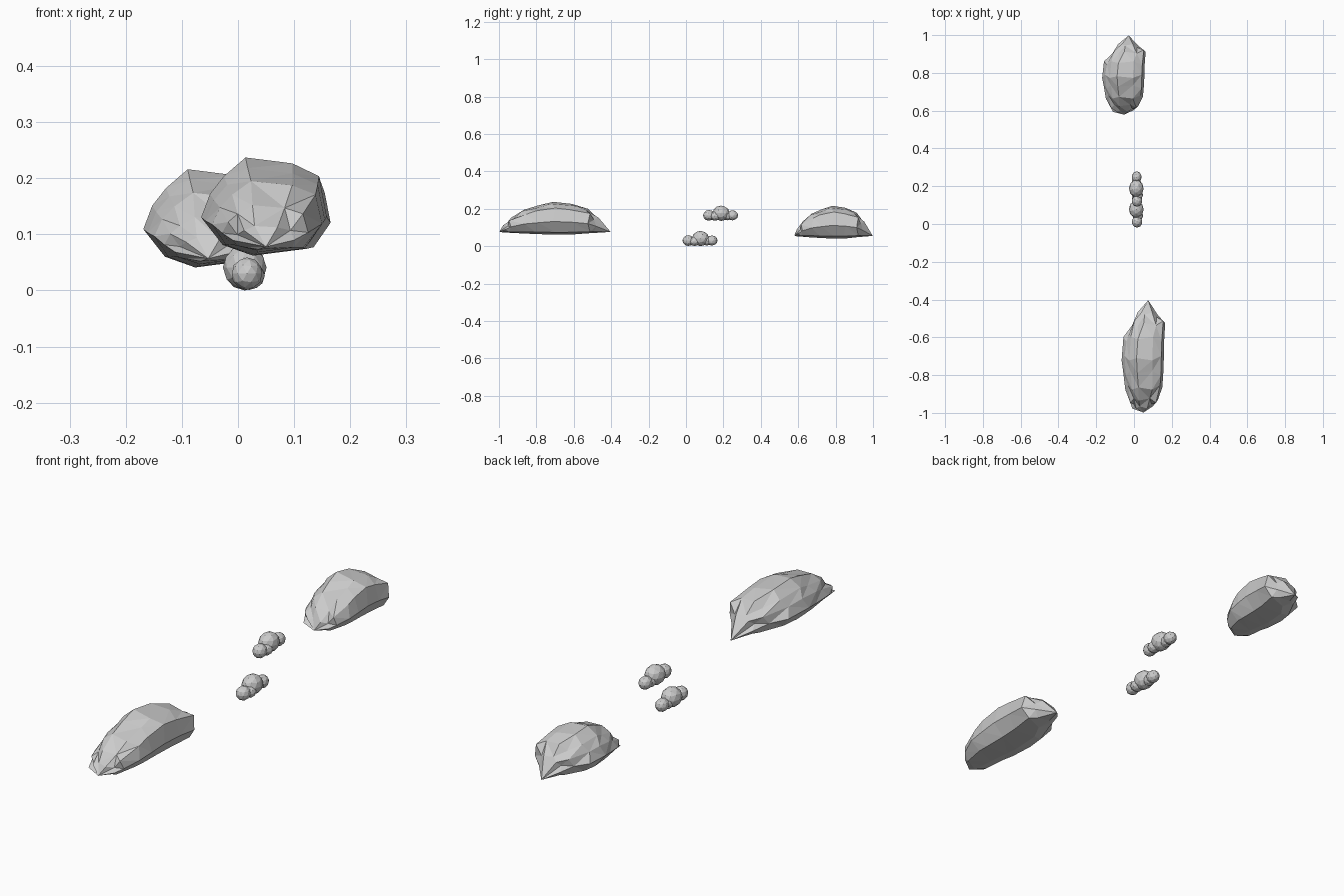
import bpy, bmesh
from mathutils import Vector, Matrix

if "Cube" in bpy.data.objects:
    bpy.data.objects.remove(bpy.data.objects["Cube"])

# Cross-section outline of a large cloud in unit width/height
OUTLINE = [(.01, .39), (.08, .63), (.19, .81), (.36, 1), (.73, .94), (.94, .81),
           (1, .4), (.83, .07), (.42, 0), (.18, .11)]
# Stations along y: y, x left, x right, z bottom, z top
STATIONS = [(-.965, -.01, .10, .073, .115), (-.935, -.03, .125, .071, .152),
            (-.865, -.048, .15, .068, .195), (-.79, -.06, .155, .064, .218),
            (-.71, -.068, .158, .062, .237), (-.61, -.058, .16, .063, .226),
            (-.525, -.012, .165, .068, .20), (-.48, .018, .125, .072, .158)]


def finish(bm, name):
    bmesh.ops.recalc_face_normals(bm, faces=bm.faces)
    me = bpy.data.meshes.new(name)
    bm.to_mesh(me)
    bm.free()
    ob = bpy.data.objects.new(name, me)
    bpy.context.collection.objects.link(ob)
    return ob


def large_cloud(name, fy, y_mid, dx, dz):
    """Faceted dome lofted through the stations, pointed at both ends."""
    bm = bmesh.new()

    def vert(x, y, z):
        return bm.verts.new((x + dx, (y + .7) * fy + y_mid, z + dz))

    rings = []
    for i, (y, xl, xr, zb, zt) in enumerate(STATIONS):
        ring = []
        for k, (u, v) in enumerate(OUTLINE):
            wob = .012 * (1 if (i + k) % 2 else -1)
            if k == 6 or k == 3:
                wob = 0
            ring.append(vert(xl + u * (xr - xl), y + wob, zb + v * (zt - zb)))
        rings.append(ring)
    n = len(OUTLINE)
    for a, b in zip(rings, rings[1:]):
        for k in range(n):
            bm.faces.new((a[k], a[(k + 1) % n], b[(k + 1) % n], b[k]))
    for ring, tip in ((rings[0], vert(.05, -.998, .078)),
                      (rings[-1], vert(.075, -.403, .076))):
        for k in range(n):
            bm.faces.new((ring[k], ring[(k + 1) % n], tip))
    bmesh.ops.triangulate(bm, faces=[f for f in bm.faces if len(f.verts) > 3])
    return finish(bm, name)


# Lobes of a small cloud: centre and radii
LOBES = [((.016, .012, .030), (.028, .031, .029)),
         ((.012, .078, .041), (.039, .046, .041)),
         ((.014, .138, .030), (.026, .031, .027)),
         ((.020, .045, .026), (.028, .030, .025)),
         ((.012, .110, .027), (.025, .028, .024))]


def small_cloud(name, offset):
    """Cluster of faceted puffs in a row."""
    bm = bmesh.new()
    for i, (c, r) in enumerate(LOBES):
        m = (Matrix.Translation(Vector(c) + Vector(offset))
             @ Matrix.Diagonal((*r, 1)) @ Matrix.Rotation(i * .9, 4, 'Z'))
        bmesh.ops.create_icosphere(bm, subdivisions=2, radius=1, matrix=m)
    return finish(bm, name)


large_cloud("front_large_cloud", 1, -.7, 0, 0)
large_cloud("back_large_cloud", .705, .789, -.103, -.021)
small_cloud("lower_small_cloud", (0, 0, 0))
small_cloud("upper_small_cloud", (0, .11, .135))
